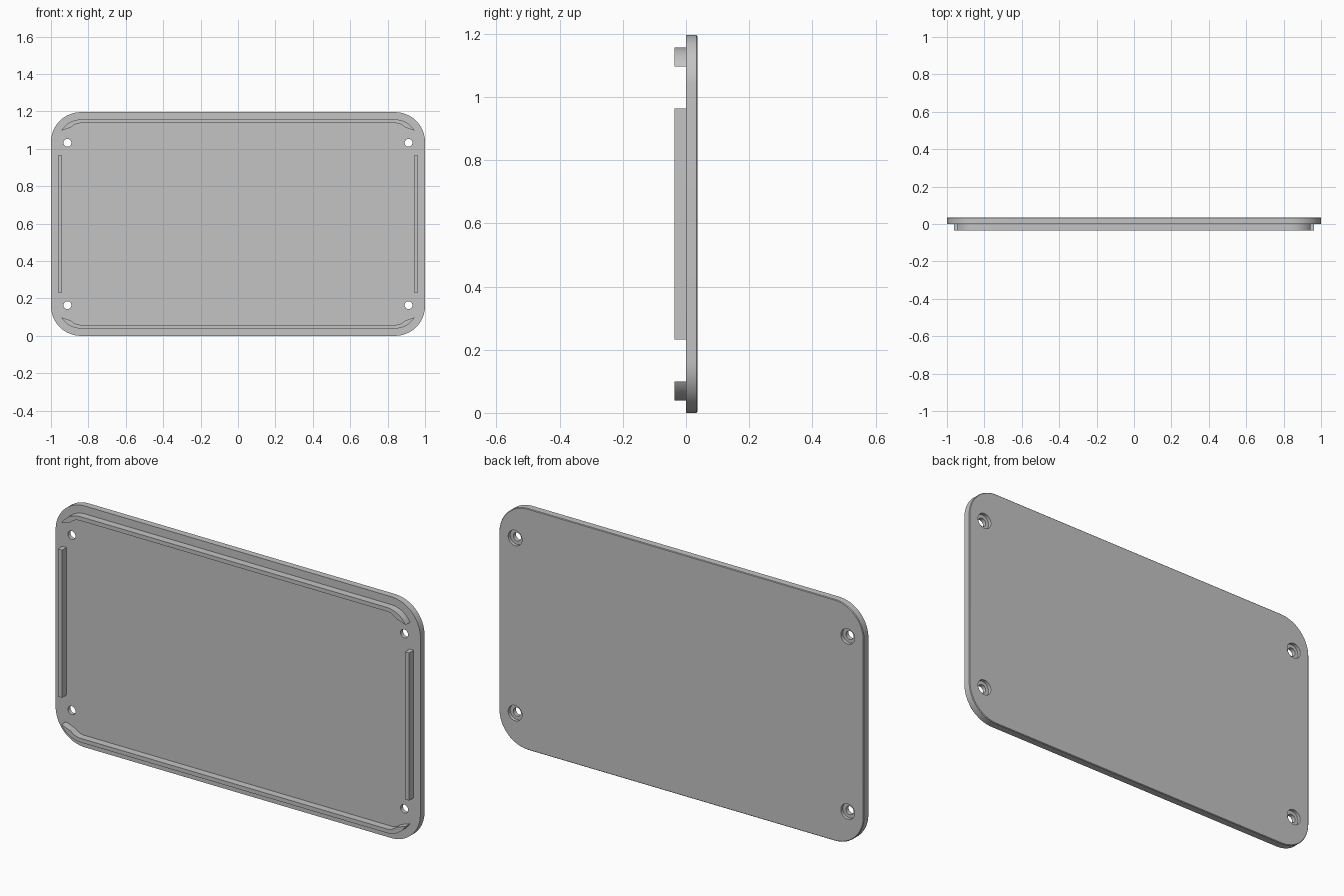
import bpy, bmesh
from math import cos, sin, pi, radians

cube = bpy.data.objects.get("Cube")
if cube:
    bpy.data.objects.remove(cube, do_unlink=True)

grey = bpy.data.materials.new("plain grey")
grey.use_nodes = True
colour = (0.55, 0.55, 0.55, 1)
grey.diffuse_color = colour
grey.node_tree.nodes["Principled BSDF"].inputs["Base Color"].default_value = colour

HEIGHT, DEPTH = 1.196, 0.036
MID = HEIGHT / 2


def arc(cx, cz, r, start, end, n):
    steps = [radians(start + (end - start) * i / n) for i in range(n + 1)]
    return [(cx + r * cos(a), cz + r * sin(a)) for a in steps]


def loft(name, rings):
    """Join (y, outline) rings front to back and cap both ends."""
    bm = bmesh.new()
    loops = [[bm.verts.new((x, y, z)) for x, z in pts] for y, pts in rings]
    n = len(loops[0])
    for a, b in zip(loops, loops[1:]):
        for i in range(n):
            j = (i + 1) % n
            bm.faces.new((a[i], a[j], b[j], b[i]))
    bm.faces.new(loops[0])
    bm.faces.new(loops[-1])
    bmesh.ops.recalc_face_normals(bm, faces=bm.faces)
    mesh = bpy.data.meshes.new(name)
    bm.to_mesh(mesh)
    bm.free()
    mesh.materials.append(grey)
    obj = bpy.data.objects.new(name, mesh)
    bpy.context.collection.objects.link(obj)
    return obj


def activate(obj):
    bpy.ops.object.select_all(action="DESELECT")
    obj.select_set(True)
    bpy.context.view_layer.objects.active = obj


def smooth(obj):
    activate(obj)
    bpy.ops.object.shade_smooth_by_angle(angle=radians(30))


def rounded_outline(inset):
    r = 0.16
    x, z = 1 - r, MID - r
    pts = []
    for sx, sz, a in ((1, 1, 0), (-1, 1, 90), (-1, -1, 180), (1, -1, 270)):
        pts += arc(sx * x, MID + sz * z, r - inset, a, a + 90, 16)
    return pts


# Plate with a fine chamfer round its back edge
edge = 0.003
panel = loft("panel", [(0, rounded_outline(0)), (DEPTH - edge, rounded_outline(0)),
                       (DEPTH, rounded_outline(edge))])

# Counterbored screw holes
for sx in (-1, 1):
    for sz in (-1, 1):
        rings = [(y, arc(0.912 * sx, MID + 0.434 * sz, r, 0, 348.75, 31))
                 for y, r in ((-0.05, 0.021), (0.02, 0.021), (0.02, 0.038), (0.06, 0.038))]
        cutter = loft("hole_cutter", rings)
        cutter.hide_render = True
        cut = panel.modifiers.new("screw hole", "BOOLEAN")
        cut.operation = "DIFFERENCE"
        cut.solver = "EXACT"
        cut.object = cutter
        activate(panel)
        bpy.ops.object.modifier_apply(modifier=cut.name)
        bpy.data.objects.remove(cutter, do_unlink=True)
smooth(panel)

# Long locating ribs with ends that curve round the screws
outer = arc(0.84, 1.037, 0.12, 90, 30, 12)
inner = [(0.918, 1.106), (0.893, 1.115), (0.877, 1.127), (0.863, 1.134), (0.845, 1.137)]
half = outer + inner
rib = half + [(-x, z) for x, z in reversed(half)]
for name, side in (("top_rib", 1), ("bottom_rib", -1)):
    pts = [(x, MID + side * (z - MID)) for x, z in rib]
    smooth(loft(name, [(-DEPTH, pts), (0.001, pts)]))

# Straight ribs along the short sides
for name, side in (("left_rib", 1), ("right_rib", -1)):
    pts = [(side * x, MID + z) for x, z in
           ((0.941, -0.366), (0.963, -0.366), (0.963, 0.366), (0.941, 0.366))]
    loft(name, [(-DEPTH, pts), (0.001, pts)])
